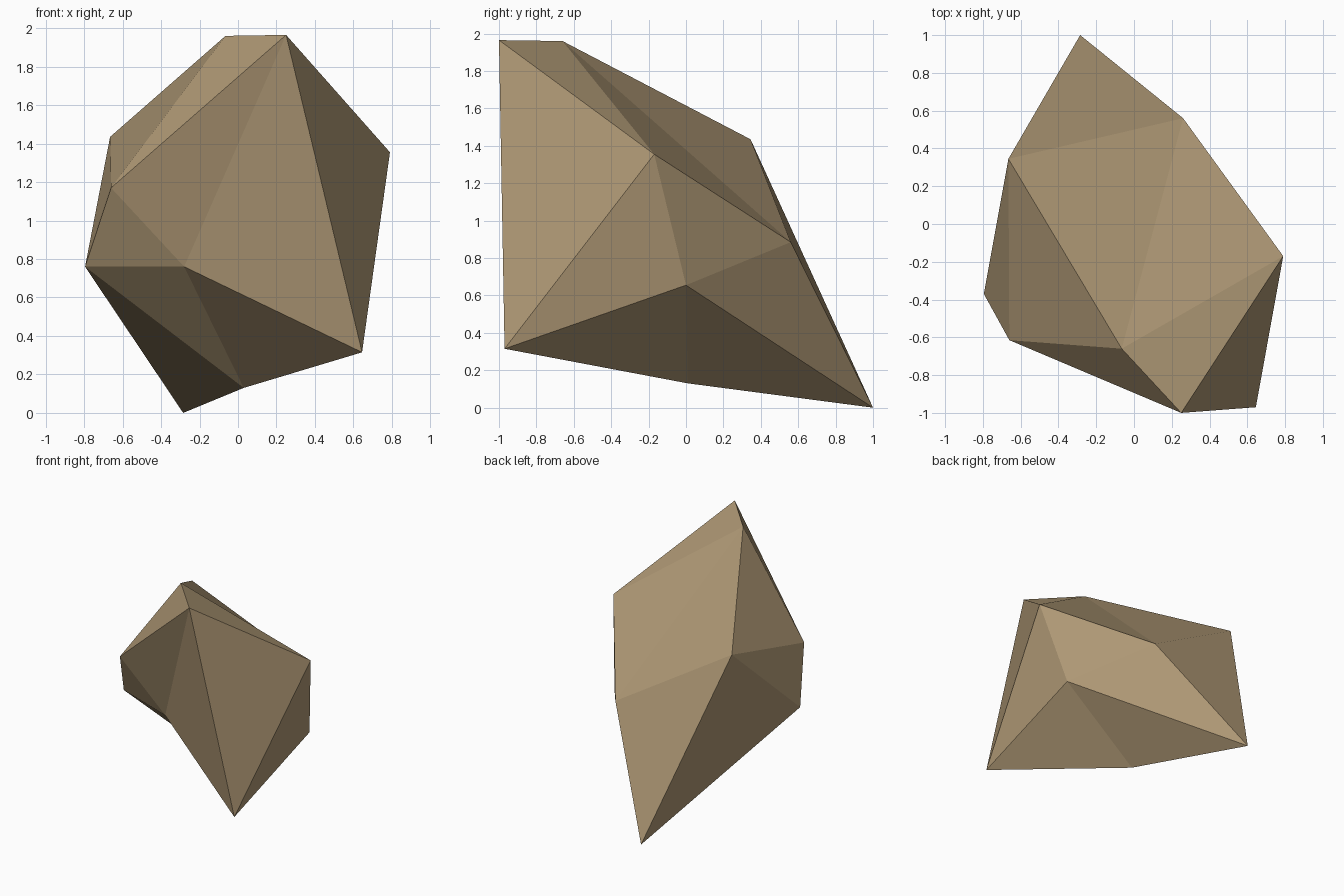
import bpy, bmesh

if "Cube" in bpy.data.objects:
    bpy.data.objects.remove(bpy.data.objects["Cube"])

# Faceted boulder: a distorted icosahedron (two poles and two rings of five)
near_pole = (0.25, -1.0, 1.965)
far_pole = (-0.285, 1.0, 0.0)
near_ring = [(-0.065, -0.66, 1.96), (-0.66, -0.615, 1.17), (-0.28, -0.56, 0.76),
             (0.645, -0.97, 0.315), (0.79, -0.17, 1.355)]
far_ring = [(-0.665, 0.345, 1.435), (-0.795, -0.37, 0.76), (0.03, 0.01, 0.13),
            (0.66, 0.0, 0.655), (0.26, 0.56, 0.885)]

bm = bmesh.new()
p, q = bm.verts.new(near_pole), bm.verts.new(far_pole)
a = [bm.verts.new(c) for c in near_ring]
b = [bm.verts.new(c) for c in far_ring]
for i in range(5):
    j = (i + 1) % 5
    for tri in ((p, a[i], a[j]), (a[j], a[i], b[i]),
                (a[j], b[i], b[j]), (q, b[j], b[i])):
        bm.faces.new(tri)
bmesh.ops.recalc_face_normals(bm, faces=bm.faces[:])

mesh = bpy.data.meshes.new("rock")
bm.to_mesh(mesh)
bm.free()

# Single sandy stone colour, flat faces
stone = bpy.data.materials.new("sandy stone")
stone.diffuse_color = (0.42, 0.31, 0.175, 1)
stone.use_nodes = True
stone.node_tree.nodes["Principled BSDF"].inputs["Base Color"].default_value = stone.diffuse_color
mesh.materials.append(stone)
rock = bpy.data.objects.new("rock", mesh)
bpy.context.collection.objects.link(rock)
